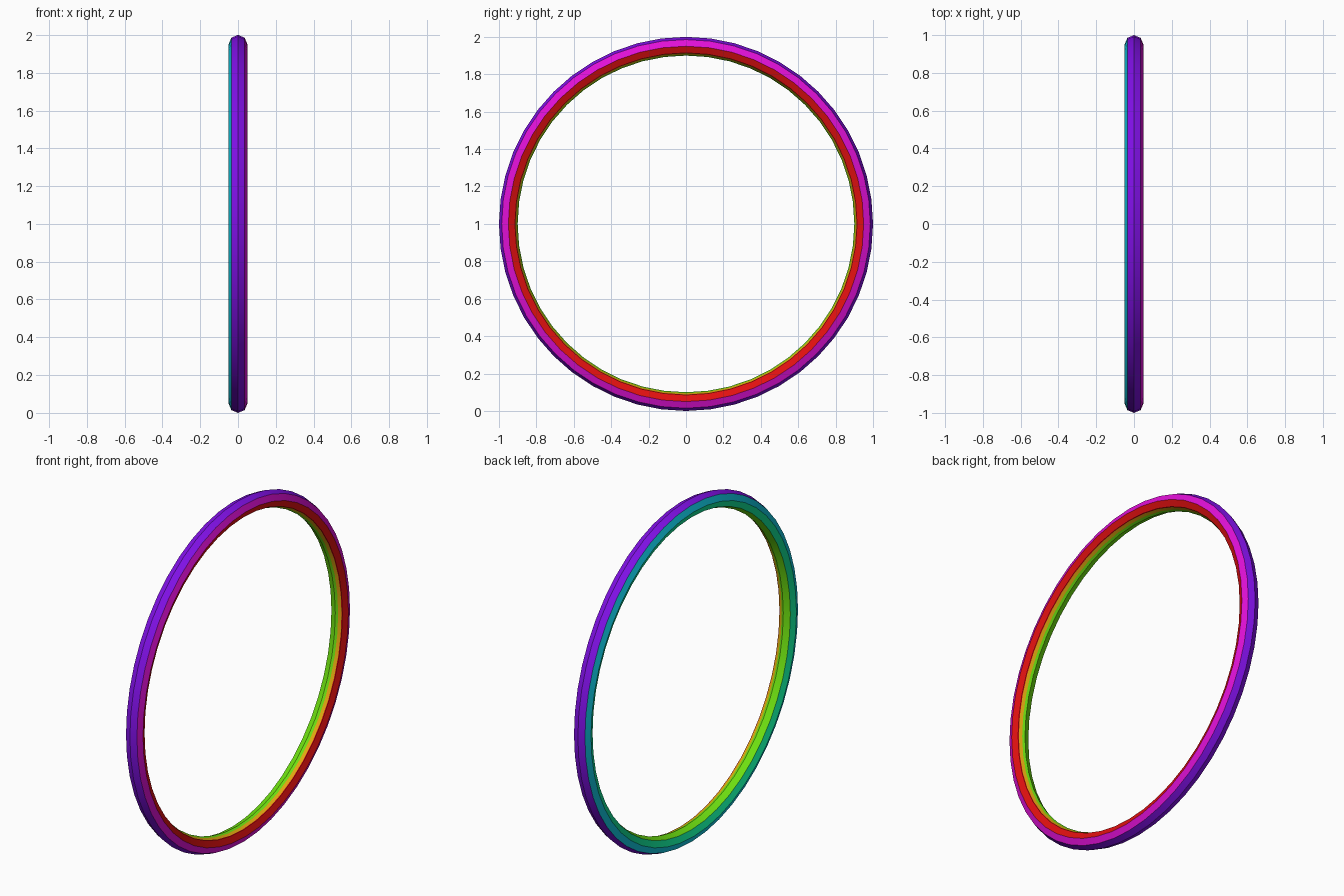
import bpy, bmesh, math

if "Cube" in bpy.data.objects:
    bpy.data.objects.remove(bpy.data.objects["Cube"], do_unlink=True)

MAJOR, MINOR = 0.95, 0.05
SEGMENTS, SIDES = 48, 8


def linear(c):
    c /= 255
    return c / 12.92 if c <= 0.04045 else ((c + 0.055) / 1.055) ** 2.4


def material(name, rgb):
    mat = bpy.data.materials.new(name)
    mat.use_nodes = True
    col = (*[linear(c) for c in rgb], 1)
    mat.diffuse_color = col
    bsdf = mat.node_tree.nodes["Principled BSDF"]
    bsdf.inputs["Base Color"].default_value = col
    bsdf.inputs["Roughness"].default_value = 0.6
    return mat


mats = [material(n, c) for n, c in (
    ("violet", (128, 16, 230)), ("magenta", (225, 16, 215)),
    ("red", (225, 16, 16)), ("yellow", (225, 170, 16)),
    ("lime", (110, 225, 16)), ("green", (16, 225, 150)),
    ("cyan", (16, 200, 225)))]
VIOLET, MAGENTA, RED, YELLOW, LIME, GREEN, CYAN = range(7)

# Colour bands around the octagonal section, from the outer rim over the +x side.
# Each band starts at a position counted in sides of the octagon.
bands = [(0, VIOLET), (1, MAGENTA), (2, RED), (3.12, YELLOW), (3.6, LIME),
         (5, GREEN), (6, CYAN), (7, VIOLET)]
cuts = sorted({float(i) for i in range(SIDES)} | {float(b) for b, _ in bands})


def section_point(t):
    """Point (x, radius) on the octagon outline at side position t."""
    i, f = int(t), t - int(t)
    a, b = (math.tau * k / SIDES for k in (i, i + 1))
    x = MINOR * ((1 - f) * math.sin(a) + f * math.sin(b))
    r = MAJOR + MINOR * ((1 - f) * math.cos(a) + f * math.cos(b))
    return x, r


# Sweep the section around the x axis
bm = bmesh.new()
rings = []
for s in range(SEGMENTS):
    ang = math.tau * s / SEGMENTS
    rings.append([bm.verts.new((x, r * math.cos(ang), 1 + r * math.sin(ang)))
                  for x, r in map(section_point, cuts)])
n = len(cuts)
for s in range(SEGMENTS):
    here, there = rings[s], rings[(s + 1) % SEGMENTS]
    for k, t in enumerate(cuts):
        j = (k + 1) % n
        face = bm.faces.new((here[k], here[j], there[j], there[k]))
        face.material_index = [m for start, m in bands if start <= t][-1]
bmesh.ops.recalc_face_normals(bm, faces=bm.faces)

mesh = bpy.data.meshes.new("hoop")
bm.to_mesh(mesh)
bm.free()
for m in mats:
    mesh.materials.append(m)
hoop = bpy.data.objects.new("hoop", mesh)
bpy.context.collection.objects.link(hoop)

# Smooth along the hoop, crisp edges between the sides
bpy.ops.object.select_all(action="DESELECT")
hoop.select_set(True)
bpy.context.view_layer.objects.active = hoop
bpy.ops.object.shade_smooth_by_angle(angle=math.radians(30))
